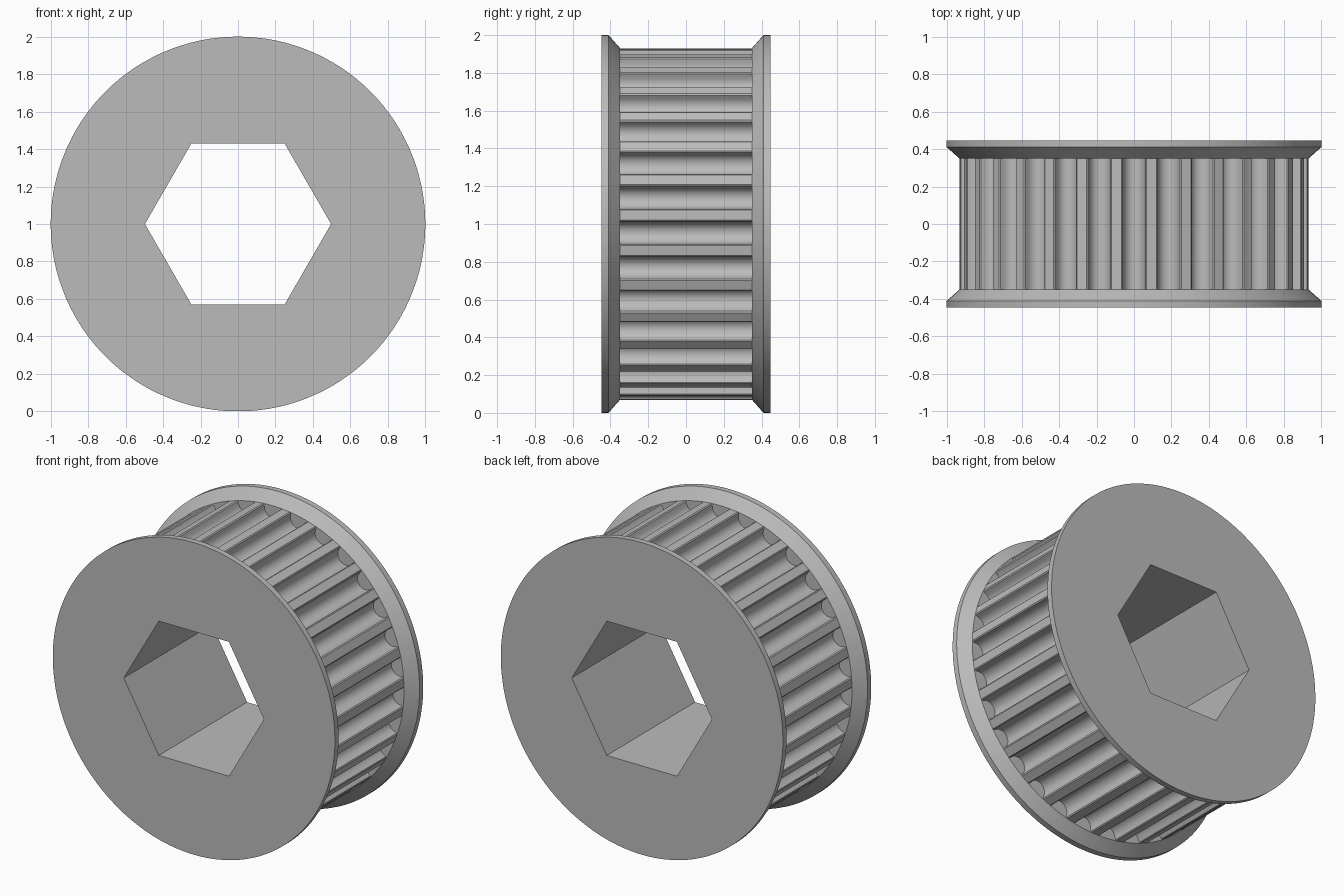
import bpy
import bmesh
from math import sin, cos, pi, atan2, hypot, radians

if "Cube" in bpy.data.objects:
    bpy.data.objects.remove(bpy.data.objects["Cube"])

TEETH = 31
RIM, LAND, BORE = 1.0, 0.932, 0.497           # radii
OUTER, EDGE, INNER = 0.447, 0.41, 0.35        # half widths
GROOVE, CENTRE = 0.058, LAND - 0.0215         # groove arc radius and centre height
ARC_STEPS = 10

metal = bpy.data.materials.new("grey metal")
metal.use_nodes = True
grey = (0.5, 0.5, 0.5, 1)
metal.diffuse_color = grey
metal.node_tree.nodes["Principled BSDF"].inputs["Base Color"].default_value = grey


def groove_profile():
    """One rounded groove as (angle, radius), with eased tips."""
    tip = [(0.068, hypot(LAND, 0) - 0.0025), (0.061, LAND - 0.0075)]
    arc = [(GROOVE * cos(pi * i / ARC_STEPS), CENTRE - GROOVE * sin(pi * i / ARC_STEPS))
           for i in range(ARC_STEPS + 1)]
    points = tip + arc + [(-u, r) for u, r in reversed(tip)]
    polar = [(atan2(u, r), hypot(u, r)) for u, r in reversed(points)]
    polar[0] = (polar[0][0], LAND)
    polar[-1] = (polar[-1][0], LAND)
    return polar


groove = groove_profile()
toothed = [(a + 2 * pi * k / TEETH, r) for k in range(TEETH) for a, r in groove]


def circle(radius):
    return [(a, radius) for a, _ in toothed]


hexagon = [(pi / 2 + i * pi / 3, BORE) for i in range(6)]
bm = bmesh.new()


def ring(y, loop):
    return [bm.verts.new((r * sin(a), y, 1 + r * cos(a))) for a, r in loop]


def bridge(first, second):
    n = len(first)
    for i in range(n):
        j = (i + 1) % n
        bm.faces.new((first[i], first[j], second[j], second[i]))


def loop_edges(loop):
    return [bm.edges.get((v, loop[i - 1])) for i, v in enumerate(loop)]


# Outer skin: flange, toothed barrel, flange
half = [(OUTER, circle(RIM)), (EDGE, circle(RIM)), (INNER, circle(LAND)), (INNER, toothed)]
stations = [(-y, loop) for y, loop in half] + half[::-1]
rings = [ring(y, loop) for y, loop in stations]
for first, second in zip(rings, rings[1:]):
    bridge(first, second)

# Hexagonal bore and flat end faces
bore = [ring(-OUTER, hexagon), ring(OUTER, hexagon)]
bridge(*bore)
for outer, inner, side in ((rings[0], bore[0], -1), (rings[-1], bore[1], 1)):
    bmesh.ops.triangle_fill(bm, edges=loop_edges(outer) + loop_edges(inner),
                            use_beauty=True, normal=(0, side, 0))

bmesh.ops.remove_doubles(bm, verts=bm.verts, dist=1e-5)
bmesh.ops.recalc_face_normals(bm, faces=bm.faces)

mesh = bpy.data.meshes.new("toothed_pulley")
bm.to_mesh(mesh)
bm.free()
mesh.materials.append(metal)
pulley = bpy.data.objects.new("toothed_pulley", mesh)
bpy.context.collection.objects.link(pulley)
bpy.context.view_layer.objects.active = pulley
pulley.select_set(True)
bpy.ops.object.shade_smooth_by_angle(angle=radians(30))
